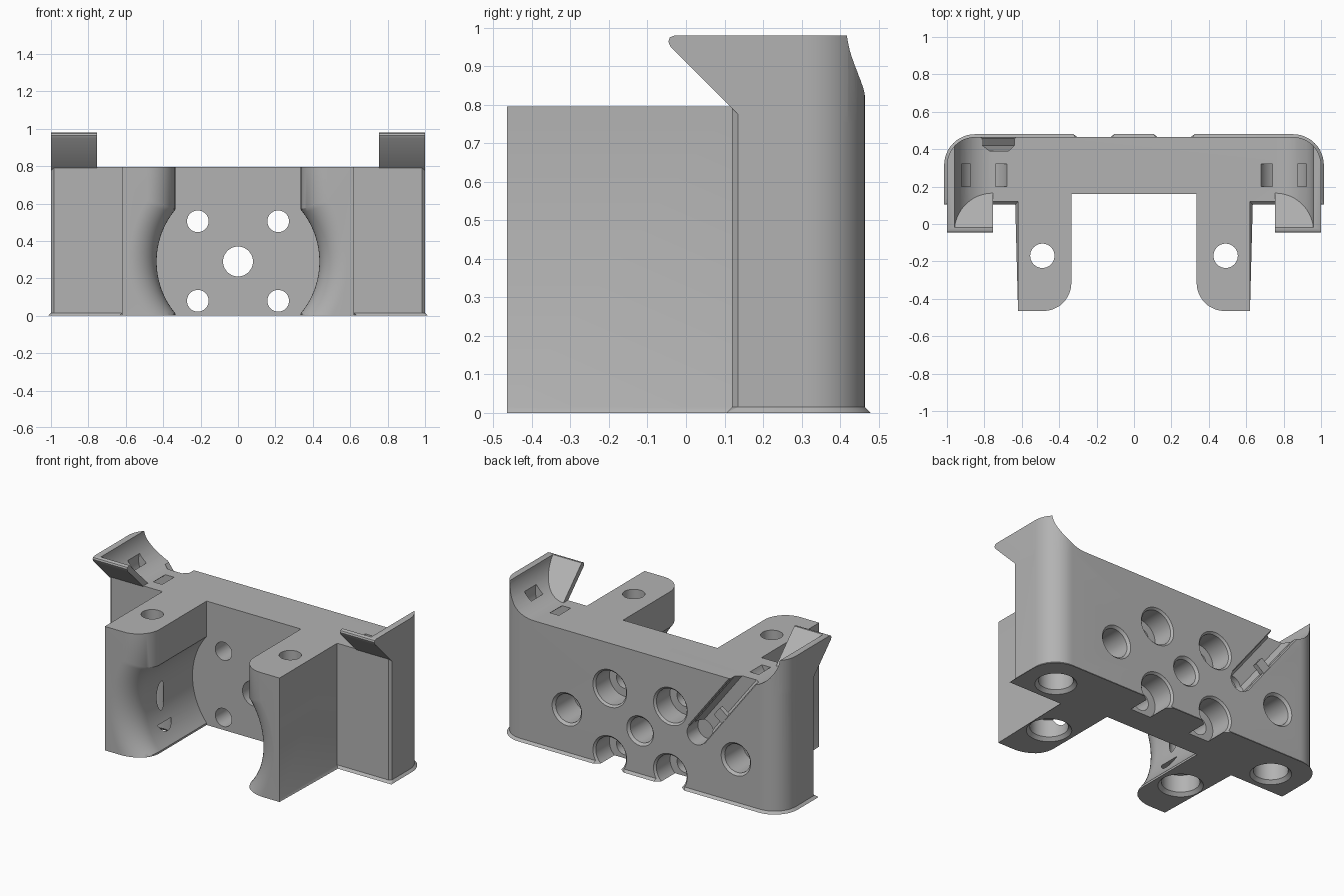
import bpy, bmesh, math
from mathutils import Vector

if "Cube" in bpy.data.objects:
    bpy.data.objects.remove(bpy.data.objects["Cube"], do_unlink=True)

grey = bpy.data.materials.new("plain grey")
grey.use_nodes = True
grey.diffuse_color = (0.45, 0.45, 0.45, 1)
grey.node_tree.nodes["Principled BSDF"].inputs["Base Color"].default_value = grey.diffuse_color

TOP = 0.795
CORNER = 0.15
BACK = 0.465


def finish(name, bm):
    bmesh.ops.recalc_face_normals(bm, faces=bm.faces)
    mesh = bpy.data.meshes.new(name)
    bm.to_mesh(mesh)
    bm.free()
    obj = bpy.data.objects.new(name, mesh)
    bpy.context.collection.objects.link(obj)
    mesh.materials.append(grey)
    return obj


def loft(bm, rings, closed=False):
    """Skin a list of point rings, capped at both ends unless closed."""
    vs = [[bm.verts.new(p) for p in ring] for ring in rings]
    pairs = list(zip(vs, vs[1:]))
    if closed:
        pairs.append((vs[-1], vs[0]))
    else:
        bm.faces.new(vs[0])
        bm.faces.new(vs[-1])
    for a, b in pairs:
        for i in range(len(a)):
            j = (i + 1) % len(a)
            bm.faces.new((a[i], a[j], b[j], b[i]))


def lathe(origin, axis, steps, closed=False, n=40):
    """Turned cutter: steps are (radius, depth along axis)."""
    o, d = Vector(origin), Vector(axis)
    u = d.orthogonal().normalized()
    v = d.cross(u)
    ang = [2 * math.pi * i / n for i in range(n)]
    bm = bmesh.new()
    loft(bm, [[o + d * t + u * r * math.cos(a) + v * r * math.sin(a) for a in ang]
              for r, t in steps], closed)
    return finish("cutter", bm)


def combine(target, other, operation="DIFFERENCE"):
    mod = target.modifiers.new("combine", "BOOLEAN")
    mod.operation = operation
    mod.solver = "EXACT"
    mod.object = other
    bpy.context.view_layer.objects.active = target
    bpy.ops.object.modifier_apply(modifier=mod.name)
    bpy.data.objects.remove(other, do_unlink=True)


def bevel(bm, test, offset, segments):
    edges = [e for e in bm.edges if test(*[v.co for v in e.verts])]
    bmesh.ops.bevel(bm, geom=edges, offset=offset, segments=segments,
                    profile=0.5, affect="EDGES")


def rear_corner(a, b):
    return all(abs(p.x) > 0.99 and p.y > 0.46 for p in (a, b)) and abs(a.z - b.z) > 0.1


# Body: T-shaped plan with rounded rear corners and a small lower chamfer
half = [(0.62, -BACK), (0.62, 0.12), (1, 0.12), (1, BACK)]
plan = half + [(-x, y) for x, y in reversed(half)]
bm = bmesh.new()
loft(bm, [[(x, y, z) for x, y in plan] for z in (0, TOP)])
bevel(bm, rear_corner, CORNER, 12)


def small_edge(a, b):
    low = a.z < 0.001 and b.z < 0.001 and max(a.y, b.y) > -0.4
    front = all(abs(p.x) > 0.99 and p.y < 0.13 for p in (a, b))
    return low or front


bevel(bm, small_edge, 0.015, 1)
body = finish("mount_body", bm)

# Cavity between the arms: slot plus round pocket, flared at the front
bm = bmesh.new()
flare = [(0.16, 0)]
for i in range(13):
    a = math.pi / 2 * i / 12
    flare.append((-0.315 - CORNER * math.sin(a), CORNER * (1 - math.cos(a))))
flare.append((-0.52, CORNER))
rings = []
for y, off in flare:
    w, r = 0.335 + off, 0.435 + off
    a0 = math.acos(w / r)
    side = [(w, -0.1)]
    for i in range(29):
        a = a0 * (i / 14 - 1)
        side.append((r * math.cos(a), 0.29 + r * math.sin(a)))
    side.append((w, 0.9))
    ring = side + [(-x, z) for x, z in reversed(side)]
    rings.append([(x, y, z) for x, z in ring])
loft(bm, rings)
combine(body, finish("cutter", bm))

# Ears: overhanging front lip and hollowed inner side
ear_profile = [(-0.03, 0.98), (-0.042, 0.975), (-0.046, 0.964), (-0.04, 0.95),
               (0.16, 0.75), (BACK, 0.75), (BACK, 0.98)]
for s in (1, -1):
    bm = bmesh.new()
    loft(bm, [[(s * x, y, z) for y, z in ear_profile] for x in (0.755, 1)])
    bevel(bm, rear_corner, CORNER, 12)
    ear = finish("ear", bm)
    hollow = [(0.7, TOP)]
    for i in range(17):
        a = math.pi / 2 * i / 16
        hollow.append((0.755 + 0.205 * math.sin(a), 1 - 0.205 * math.cos(a)))
    hollow += [(0.96, 1.2), (0.7, 1.2)]
    bm = bmesh.new()
    loft(bm, [[(s * x, 0.165 - (z - TOP), z) for x, z in hollow],
              [(s * x, 0.6, z) for x, z in hollow]])
    combine(ear, finish("cutter", bm))
    combine(body, ear, "UNION")
    # Curved strap channel under the ear
    combine(body, lathe((s * 0.8, 0.2, 0.84), (0, 1, 0),
                        [(0.075, 0), (0.13, 0), (0.13, 0.12), (0.075, 0.12)], True))
    # Arm bolt hole with wide countersunk bore below
    combine(body, lathe((s * 0.49, -0.17, 0), (0, 0, 1),
                        [(0.15, -0.02), (0.11, 0.02), (0.11, 0.13), (0.065, 0.13), (0.065, 0.9)]))
    # Blind bore under the wing
    combine(body, lathe((s * 0.8, 0.26, 0), (0, 0, 1),
                        [(0.14, -0.02), (0.1, 0.02), (0.1, 0.15)]))
    # Stepped screw holes in the rear wall
    for z in (0.08, 0.505):
        combine(body, lathe((s * 0.215, BACK, z), (0, -1, 0),
                            [(0.14, -0.02), (0.108, 0.012), (0.108, 0.15),
                             (0.058, 0.15), (0.058, 0.4)]))

# Central through hole and two blind rear holes
combine(body, lathe((0, BACK, 0.29), (0, -1, 0),
                    [(0.115, -0.02), (0.08, 0.015), (0.08, 0.4)]))
for x in (0.52, -0.68):
    combine(body, lathe((x, BACK, 0.29), (0, -1, 0),
                        [(0.125, -0.02), (0.09, 0.015), (0.09, 0.2)]))

# Diagonal cable groove on the rear wall, ending in a round hole
start = Vector((-0.40, BACK, 0.375))
along = Vector((-0.33, 0, 0.43)).normalized()
across = Vector((along.z, 0, -along.x))
section = [(-0.09, 0.02), (-0.066, -0.008), (-0.066, -0.045), (-0.04, -0.075),
           (0.04, -0.075), (0.066, -0.045), (0.066, -0.008), (0.09, 0.02)]
bm = bmesh.new()
loft(bm, [[start + along * t + across * u + Vector((0, d, 0)) for u, d in section]
          for t in (0, 0.75)])
combine(body, finish("cutter", bm))
combine(body, lathe(start, (0, -1, 0), [(0.067, -0.02), (0.067, 0.11)]))

# Small tab that holds the cable in the groove
bm = bmesh.new()
loft(bm, [[start + along * t + across * u + Vector((0, d, 0))
           for u, d in ((-0.08, -0.03), (0.0, -0.03), (0.0, -0.002), (-0.08, -0.002))]
          for t in (0.2, 0.27)])
finish("cable_tab", bm)

# Smooth curved walls, sharp edges kept
bpy.ops.object.select_all(action="DESELECT")
body.select_set(True)
bpy.context.view_layer.objects.active = body
bpy.ops.object.shade_smooth_by_angle(angle=math.radians(30))
